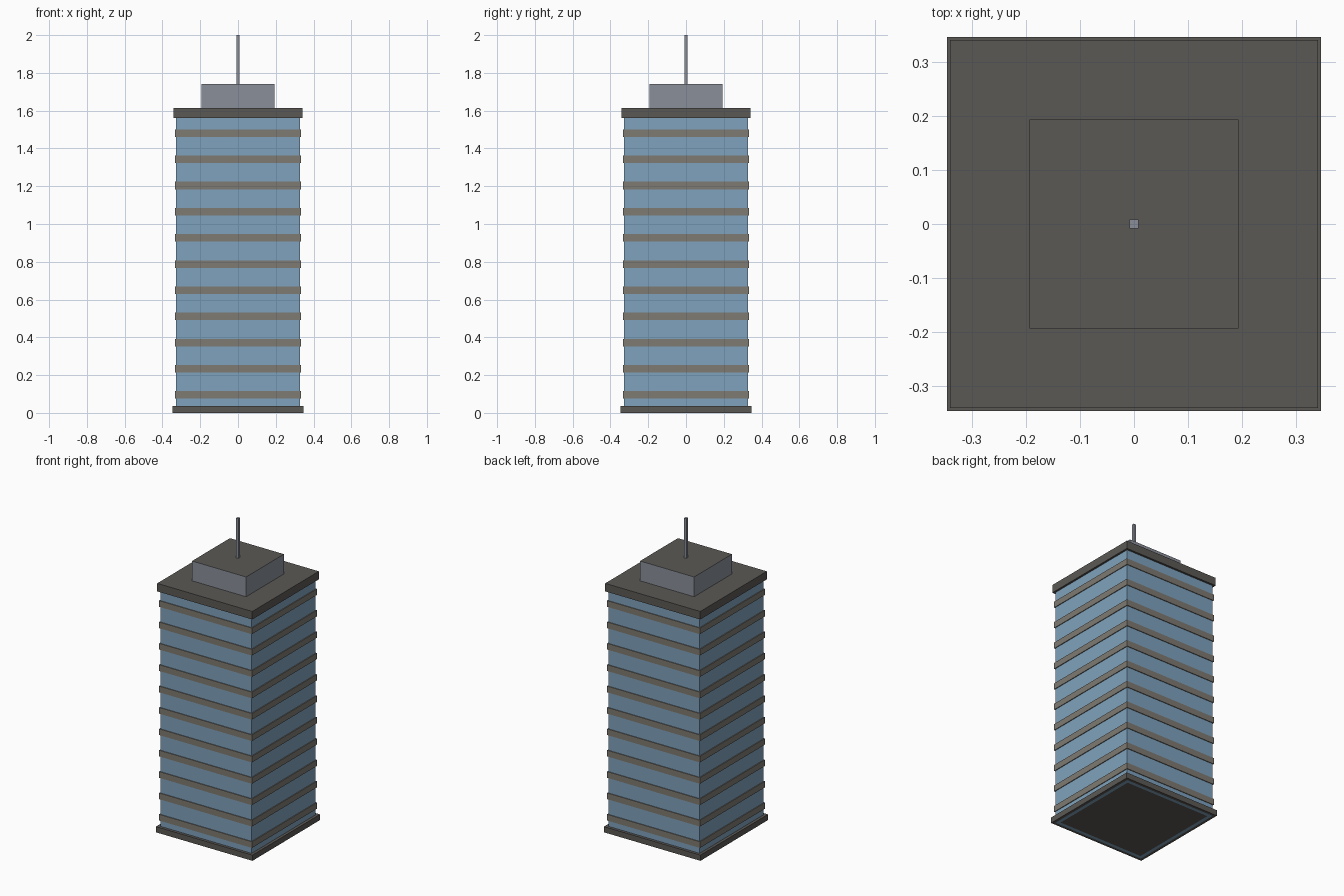
import bpy, bmesh

if "Cube" in bpy.data.objects:
    bpy.data.objects.remove(bpy.data.objects["Cube"])


def linear(c):
    return c / 12.92 if c <= 0.04045 else ((c + 0.055) / 1.055) ** 2.4


def material(name, r, g, b):
    m = bpy.data.materials.new(name)
    m.diffuse_color = (*[linear(v / 255) for v in (r, g, b)], 1)
    m.use_nodes = True
    m.node_tree.nodes["Principled BSDF"].inputs["Base Color"].default_value = m.diffuse_color
    return m


glass = material("glass", 127, 162, 189)
dark = material("dark_concrete", 91, 89, 85)
stone = material("stone_band", 127, 122, 114)
metal = material("metal", 138, 143, 153)


def finish(name, bm, mat):
    bmesh.ops.recalc_face_normals(bm, faces=bm.faces)
    mesh = bpy.data.meshes.new(name)
    bm.to_mesh(mesh)
    bm.free()
    mesh.materials.append(mat)
    obj = bpy.data.objects.new(name, mesh)
    bpy.context.collection.objects.link(obj)
    return obj


def box(name, half, z0, z1, mat):
    """Square block of half-width `half` between two heights."""
    bm = bmesh.new()
    bmesh.ops.create_cube(bm, size=1)
    bmesh.ops.scale(bm, vec=(2 * half, 2 * half, z1 - z0), verts=bm.verts)
    bmesh.ops.translate(bm, vec=(0, 0, (z0 + z1) / 2), verts=bm.verts)
    return finish(name, bm, mat)


def ring(name, outer, inner, z0, z1, mat):
    """Square frame: a four-point section swept round the four corners."""
    bm = bmesh.new()
    section = [(outer, z0), (outer, z1), (inner, z1), (inner, z0)]
    loops = [[bm.verts.new((sx * h, sy * h, z)) for h, z in section]
             for sx, sy in ((-1, -1), (1, -1), (1, 1), (-1, 1))]
    for i in range(4):
        a, b = loops[i], loops[(i + 1) % 4]
        for j in range(4):
            k = (j + 1) % 4
            bm.faces.new((a[j], b[j], b[k], a[k]))
    return finish(name, bm, mat)


WALL, INNER = 0.328, 0.306

# Shaft: glass walls round a floor slab, with a plinth outside
ring("glass_walls", WALL, INNER, 0, 1.562, glass)
box("floor_slab", INNER, 0, 0.037, dark)
ring("plinth", 0.346, WALL, 0, 0.037, dark)

# Floor bands
for i in range(11):
    z = 0.095 + i * 0.1386
    ring(f"floor_band_{i + 1}", 0.333, WALL, z - 0.02, z + 0.02, stone)

# Roof slab
box("roof_slab", 0.341, 1.562, 1.614, dark)

# Rooftop plant room with a dark top face
plant = box("plant_room", 0.194, 1.614, 1.742, metal)
plant.data.materials.append(dark)
for face in plant.data.polygons:
    if face.normal.z > 0.9:
        face.material_index = 1

# Mast
box("mast", 0.008, 1.742, 2.0, metal)
